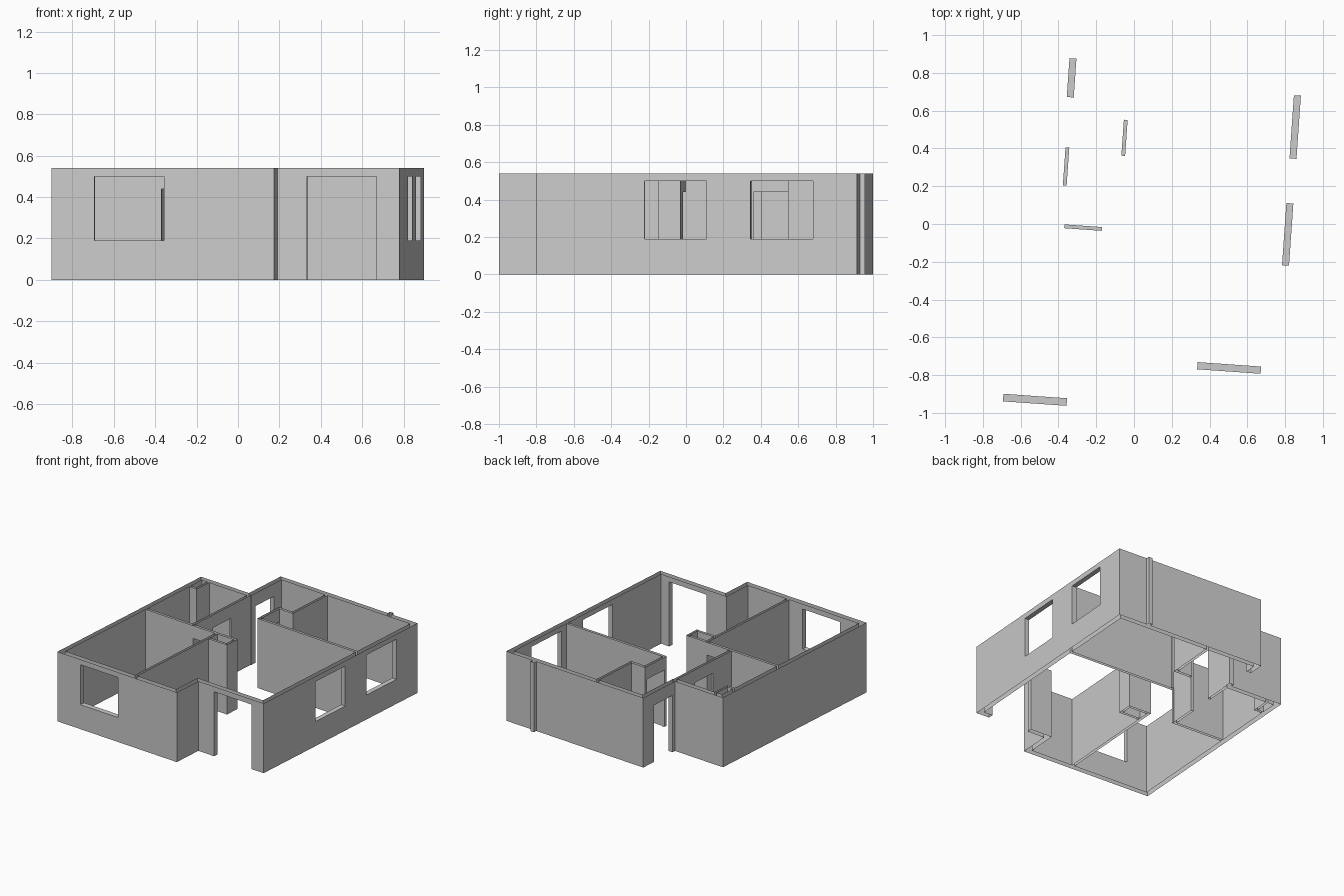
import bpy, bmesh, math

if "Cube" in bpy.data.objects:
    bpy.data.objects.remove(bpy.data.objects["Cube"], do_unlink=True)

HEIGHT, SILL, HEAD, DOOR = 0.54, 0.19, 0.50, 0.44
TILT = math.radians(-4)

plaster = bpy.data.materials.new("grey plaster")
plaster.use_nodes = True
grey = (0.6, 0.6, 0.6, 1)
plaster.diffuse_color = grey
plaster.node_tree.nodes["Principled BSDF"].inputs["Base Color"].default_value = grey

# Openings: name, direction of the wall (0 = across, 1 = deep), low corner, high corner, bottom, top
OPENINGS = [
    ("front_window", 0, (-.627, -.985), (-.289, -.945), SILL, HEAD),
    ("front_door", 0, (.387, -.744), (.724, -.706), 0, HEAD),
    ("living_room_window", 1, (.797, -.163), (.834, .167), SILL, HEAD),
    ("bedroom_window", 1, (.797, .404), (.834, .739), SILL, HEAD),
    ("back_door", 1, (-.402, .646), (-.365, .852), 0, DOOR),
    ("front_room_door", 0, (-.367, -.048), (-.168, -.028), 0, DOOR),
    ("back_room_door", 1, (-.39, .178), (-.37, .38), 0, DOOR),
    ("bedroom_door", 1, (-.092, .356), (-.072, .547), 0, DOOR),
]


def finish(name, bm):
    bmesh.ops.remove_doubles(bm, verts=bm.verts, dist=0.0005)
    mesh = bpy.data.meshes.new(name)
    bm.to_mesh(mesh)
    bm.free()
    mesh.materials.append(plaster)
    obj = bpy.data.objects.new(name, mesh)
    obj.rotation_euler.z = TILT
    bpy.context.collection.objects.link(obj)


def quad(bm, points):
    bm.faces.new([bm.verts.new(p) for p in points])


def upright(bm, p, q, low, high, inward=False):
    if high - low < 0.001 or math.dist(p, q) < 0.001:
        return
    pts = [(*p, low), (*q, low), (*q, high), (*p, high)]
    quad(bm, pts[::-1] if inward else pts)


def skin(name, loop, inward):
    """Upright faces along a closed outline, leaving out the openings."""
    bm = bmesh.new()
    for p, q in zip(loop, loop[1:] + loop[:1]):
        axis = 0 if abs(q[0] - p[0]) > abs(q[1] - p[1]) else 1
        cross = 1 - axis
        start, end = sorted((p[axis], q[axis]))
        holes = [o for o in OPENINGS if o[1] == axis
                 and min(abs(p[cross] - o[2][cross]), abs(p[cross] - o[3][cross])) < 0.002
                 and o[2][axis] > start and o[3][axis] < end]
        forward = q[axis] > p[axis]
        holes.sort(key=lambda o: o[2][axis], reverse=not forward)

        def at(t):
            return (t, p[1]) if axis == 0 else (p[0], t)

        here = p
        for _, _, lo, hi, bottom, top in holes:
            a, b = at(lo[axis]), at(hi[axis])
            if not forward:
                a, b = b, a
            upright(bm, here, a, 0, HEIGHT, inward)
            upright(bm, a, b, 0, bottom, inward)
            upright(bm, a, b, top, HEIGHT, inward)
            here = b
        upright(bm, here, q, 0, HEIGHT, inward)
    finish(name, bm)


def reveal(name, axis, lo, hi, bottom, top):
    """Jambs, head and sill lining one opening."""
    bm = bmesh.new()
    (x0, y0), (x1, y1) = lo, hi
    if axis == 0:
        upright(bm, (x0, y0), (x0, y1), bottom, top)
        upright(bm, (x1, y1), (x1, y0), bottom, top)
    else:
        upright(bm, (x1, y0), (x0, y0), bottom, top)
        upright(bm, (x0, y1), (x1, y1), bottom, top)
    rect = [(x0, y0), (x1, y0), (x1, y1), (x0, y1)]
    quad(bm, [(x, y, top) for x, y in rect[::-1]])
    if bottom > 0:
        quad(bm, [(x, y, bottom) for x, y in rect])
    finish(name + "_reveal", bm)


def box(x0, y0, x1, y1):
    return [(x0, y0), (x1, y0), (x1, y1), (x0, y1)]


# Outer walls, with the stepped front and back and the narrow pipe casing
skin("outer_walls", [
    (-.834, -.985), (.244, -.985), (.244, -.744), (.834, -.744), (.834, .974),
    (.597, .974), (.597, 1.0), (.565, 1.0), (.565, .974),
    (-.402, .974), (-.402, .618), (-.834, .618)], False)

# Room linings
skin("front_room_walls", box(-.797, -.945, -.167, -.048), True)
skin("back_room_walls", [
    (-.797, -.028), (-.39, -.028), (-.39, .581), (-.73, .581),
    (-.73, .44), (-.797, .44)], True)
skin("living_room_and_hall_walls", [
    (-.147, -.945), (.206, -.945), (.206, -.706), (.797, -.706), (.797, .33),
    (-.092, .33), (-.092, .57), (.03, .57), (.03, .937), (-.365, .937),
    (-.365, .6), (-.37, .6), (-.37, -.028), (.02, -.028), (.02, -.148),
    (-.147, -.148)], True)
skin("bedroom_walls", [
    (-.072, .35), (.797, .35), (.797, .937), (.05, .937), (.05, .55),
    (-.072, .55)], True)

# Hollow service shafts
skin("hall_shaft_lining", box(-.147, -.13, .002, -.048), True)
skin("corner_shaft_lining", box(-.797, .457, -.747, .581), True)

# Window and door linings
for opening in OPENINGS:
    reveal(*opening)
